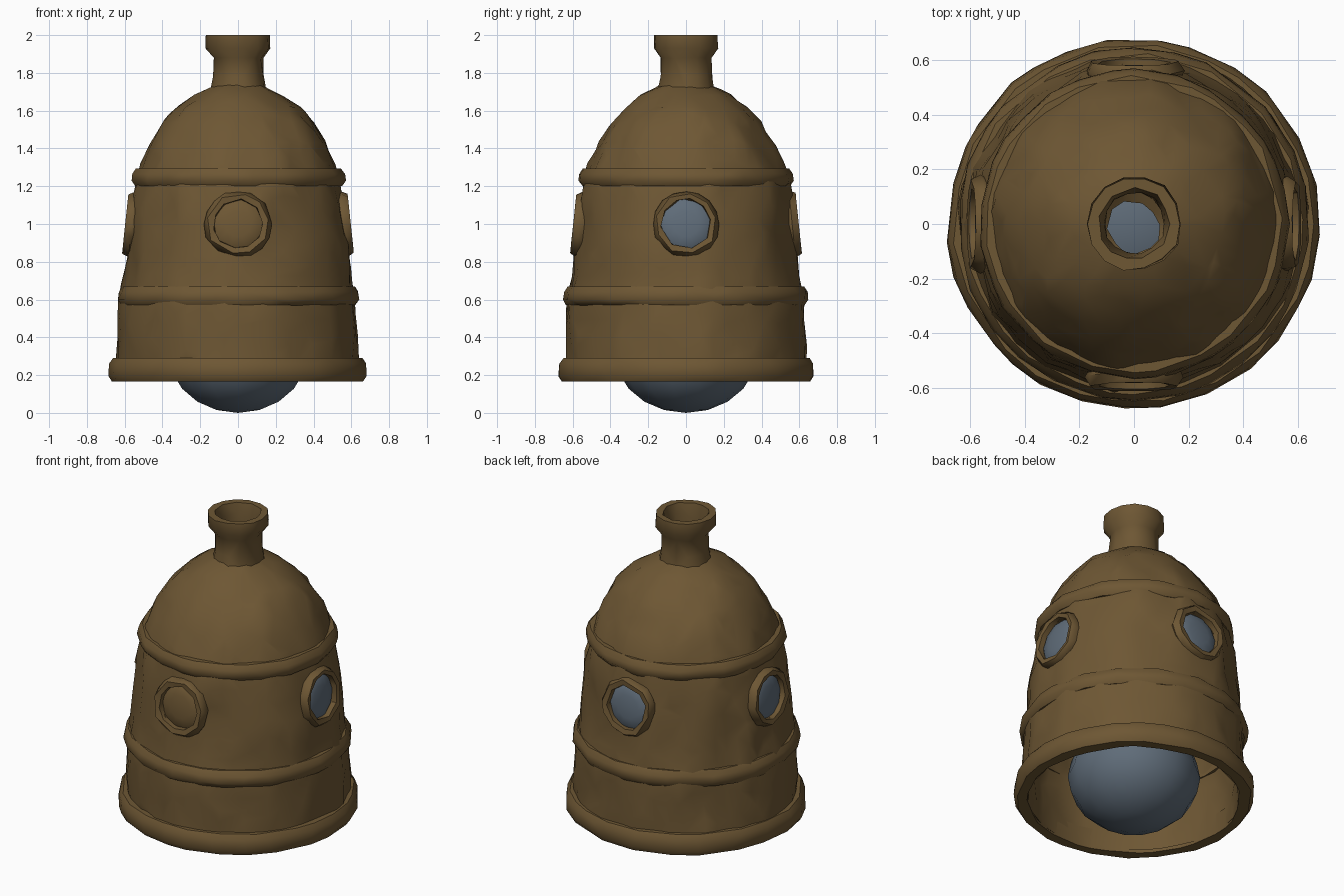
import bpy, bmesh, math
from mathutils import Vector, Matrix, noise

if "Cube" in bpy.data.objects:
    bpy.data.objects.remove(bpy.data.objects["Cube"], do_unlink=True)


def make_material(name, colour):
    m = bpy.data.materials.new(name)
    m.use_nodes = True
    m.diffuse_color = colour
    m.node_tree.nodes["Principled BSDF"].inputs["Base Color"].default_value = colour
    return m


bronze = make_material("old bronze", (0.155, 0.095, 0.034, 1))
glass = make_material("blue grey glass", (0.115, 0.15, 0.19, 1))


def finish(name, bm, mat, modifiers=(), angle=45):
    """Turn a bmesh into an object, apply modifiers and shade it."""
    bmesh.ops.recalc_face_normals(bm, faces=bm.faces[:])
    mesh = bpy.data.meshes.new(name)
    bm.to_mesh(mesh)
    bm.free()
    mesh.materials.append(mat)
    ob = bpy.data.objects.new(name, mesh)
    bpy.context.collection.objects.link(ob)
    bpy.ops.object.select_all(action='DESELECT')
    ob.select_set(True)
    bpy.context.view_layer.objects.active = ob
    for kind, settings in modifiers:
        mod = ob.modifiers.new(kind.title(), kind)
        for key, value in settings.items():
            setattr(mod, key, value)
        bpy.ops.object.modifier_apply(modifier=mod.name)
    bpy.ops.object.shade_smooth_by_angle(angle=math.radians(angle))
    return ob


def resample(points, step):
    """Split the sides of a closed profile into short pieces."""
    out = []
    for a, b in zip(points, points[1:] + points[:1]):
        a, b = Vector(a), Vector(b)
        n = max(1, round((b - a).length / step))
        out += [a.lerp(b, i / n) for i in range(n)]
    return out


def lathe(points, sides, step):
    """Revolve a closed (radius, height) profile about z."""
    bm = bmesh.new()
    profile = resample(points, step)
    loops = []
    for i in range(sides):
        t = math.tau * i / sides
        loops.append([bm.verts.new((r * math.cos(t), r * math.sin(t), z)) for r, z in profile])
    n = len(profile)
    for i in range(sides):
        a, b = loops[i], loops[(i + 1) % sides]
        for j in range(n):
            k = (j + 1) % n
            bm.faces.new((a[j], b[j], b[k], a[k]))
    return bm


def crumple(bm, amount, seed):
    """Dent the surface in and out with folds that run mostly upright."""
    for v in bm.verts:
        out = Vector((v.co.x, v.co.y, 0))
        if out.length > 0:
            out.normalize()
        p = Vector((v.co.x * 7, v.co.y * 7, v.co.z * 3 + seed))
        fold = noise.noise(p) + 0.6 * noise.noise(p * 2.7)
        v.co += out * fold * amount


def decimate(ratio):
    return ('DECIMATE', {"ratio": ratio, "use_collapse_triangulate": True})


# Cutter for the four window openings, removed after use
bm = bmesh.new()
for axis in ('X', 'Y'):
    bmesh.ops.create_cone(bm, cap_ends=True, segments=10, radius1=0.135, radius2=0.135, depth=2,
                          matrix=Matrix.Translation((0, 0, 1)) @ Matrix.Rotation(
                              math.pi / 2, 4, 'Y' if axis == 'X' else 'X'))
cutter = finish("window_cutter", bm, bronze)
cutter.hide_render = True

# Hollow bell shell with its dome
outer = [(0.635, 0.2), (0.625, 0.6), (0.6, 0.72), (0.585, 0.9), (0.565, 1.1), (0.54, 1.25),
         (0.515, 1.32), (0.465, 1.43), (0.395, 1.54), (0.32, 1.62), (0.23, 1.685), (0.13, 1.735)]
inner = [(r - 0.035, z - 0.025) for r, z in reversed(outer)]
bm = lathe(outer + inner, 56, 0.06)
crumple(bm, 0.022, 1)
shell = finish("bell_shell", bm, bronze, [
    decimate(0.42),
    ('BOOLEAN', {"object": cutter, "operation": 'DIFFERENCE', "solver": 'EXACT', "use_self": True})])
bpy.data.objects.remove(cutter, do_unlink=True)

# Raised bands around the shell: name, inner radius, outer radius, bottom, top
bands = [("bottom_rim", 0.60, 0.68, 0.165, 0.29),
         ("middle_band", 0.59, 0.645, 0.57, 0.67),
         ("upper_band", 0.51, 0.565, 1.2, 1.295)]
for i, (name, r0, r1, z0, z1) in enumerate(bands):
    bm = lathe([(r0, z0), (r1 - 0.02, z0), (r1, z0 + 0.03), (r1 - 0.005, z1 - 0.03),
                (r1 - 0.025, z1), (r0, z1)], 44, 0.05)
    crumple(bm, 0.012, 5 + i)
    finish(name, bm, bronze, [decimate(0.5)])

# Open neck with a flared lip
bm = lathe([(0.155, 1.69), (0.14, 1.78), (0.138, 1.88), (0.175, 1.93), (0.17, 2.0),
            (0.13, 2.0), (0.115, 1.94), (0.115, 1.69)], 14, 0.07)
crumple(bm, 0.012, 11)
finish("neck", bm, bronze, [decimate(0.7)])

# Four windows: a bent frame each, glass in three and a metal hatch in front
for i, side in enumerate(("left", "back", "right", "front")):
    place = (Matrix.Rotation(i * math.pi / 2, 4, 'Z') @ Matrix.Translation((0.572, 0, 1.0))
             @ Matrix.Rotation(math.radians(84), 4, 'Y'))
    bm = lathe([(0.125, -0.045), (0.165, -0.04), (0.178, -0.01), (0.16, 0.025), (0.13, 0.02)],
               16, 0.06)
    crumple(bm, 0.012, 20 + i)
    bm.transform(place)
    finish(side + "_window_frame", bm, bronze, [decimate(0.65)])

    bm = bmesh.new()
    bmesh.ops.create_uvsphere(bm, u_segments=10, v_segments=6, radius=0.14)
    bm.transform(place @ Matrix.Translation((0, 0, -0.02)) @ Matrix.Diagonal((1, 1, 0.2, 1)))
    if side == "front":
        finish("front_hatch", bm, bronze)
    else:
        finish(side + "_window_glass", bm, glass, angle=60)

# Rounded glass body hanging out of the open bottom
bm = bmesh.new()
bmesh.ops.create_uvsphere(bm, u_segments=14, v_segments=10, radius=1)
bm.transform(Matrix.Translation((0, 0, 0.31)) @ Matrix.Diagonal((0.375, 0.375, 0.31, 1)))
finish("hanging_globe", bm, glass, angle=60)
